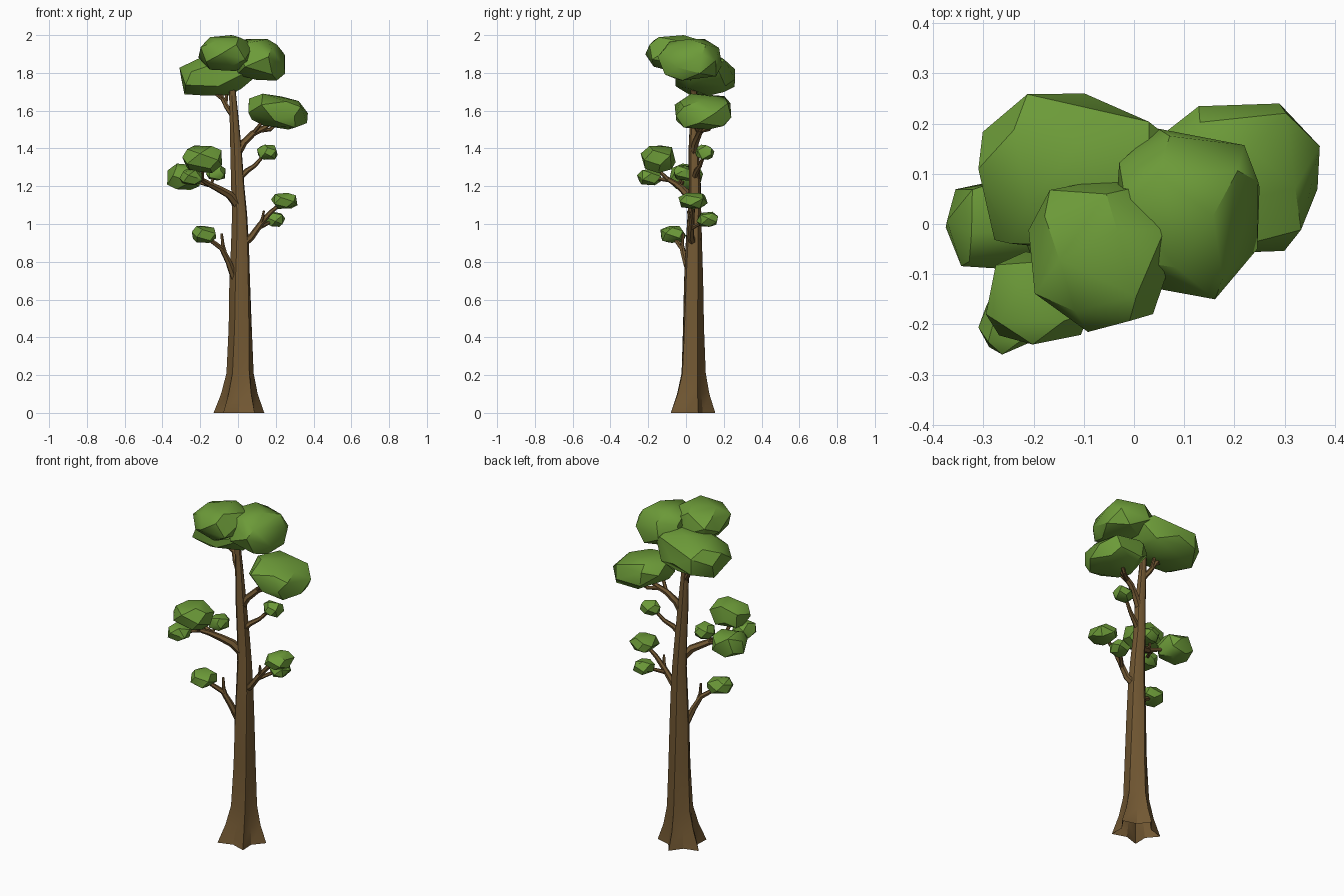
import bpy, bmesh, math, random
from mathutils import Vector


def material(name, rgb):
    m = bpy.data.materials.new(name)
    m.diffuse_color = (*rgb, 1)
    return m


BARK = material("brown bark", (0.17, 0.098, 0.033))
LEAF = material("leaf green", (0.15, 0.325, 0.04))


def finish(bm, name, mat, angle):
    bmesh.ops.recalc_face_normals(bm, faces=bm.faces[:])
    me = bpy.data.meshes.new(name)
    bm.to_mesh(me)
    bm.free()
    me.materials.append(mat)
    ob = bpy.data.objects.new(name, me)
    bpy.context.collection.objects.link(ob)
    bpy.ops.object.select_all(action='DESELECT')
    ob.select_set(True)
    bpy.context.view_layer.objects.active = ob
    bpy.ops.object.shade_smooth_by_angle(angle=math.radians(angle))
    return ob


def skin(bm, rings):
    for a, b in zip(rings, rings[1:]):
        n = len(a)
        for i in range(n):
            bm.faces.new((a[i], a[(i + 1) % n], b[(i + 1) % n], b[i]))


# Trunk: ten-sided rings, five root ridges that fade upward, open underneath
def trunk():
    levels = [  # z, centre x, centre y, radius, ridge depth
        (0.00, 0.005, 0.025, 0.113, 0.25), (0.10, 0.008, 0.030, 0.085, 0.20),
        (0.21, 0.012, 0.035, 0.067, 0.13), (0.45, 0.014, 0.036, 0.060, 0.08),
        (0.70, 0.012, 0.038, 0.055, 0.06), (0.88, 0.013, 0.040, 0.048, 0.05),
        (1.05, 0.010, 0.044, 0.040, 0.04), (1.20, 0.000, 0.047, 0.035, 0.04),
        (1.40, -0.010, 0.041, 0.030, 0.03), (1.60, -0.023, 0.043, 0.022, 0.0),
        (1.75, -0.033, 0.040, 0.016, 0.0), (1.84, -0.035, 0.030, 0.010, 0.0)]
    bm = bmesh.new()
    rings = []
    for z, cx, cy, r, ridge in levels:
        ring = []
        for i in range(10):
            a = math.radians(18 + 36 * i) + 0.25 * z
            rr = r * (1 + (ridge if i % 2 == 0 else -ridge))
            ring.append(bm.verts.new((cx + rr * math.cos(a), cy + 0.92 * rr * math.sin(a), z)))
        rings.append(ring)
    skin(bm, rings)
    bm.faces.new(rings[-1])
    finish(bm, "trunk", BARK, 30)


# Branch: tapering six-sided tube along a path
def branch(name, r0, r1, *path):
    pts = [Vector(p) for p in path]
    bm = bmesh.new()
    rings = []
    for k, p in enumerate(pts):
        d = (pts[min(k + 1, len(pts) - 1)] - pts[max(k - 1, 0)]).normalized()
        u = d.cross(Vector((0.3, 1, 0.1))).normalized()
        v = d.cross(u)
        r = r0 + (r1 - r0) * k / (len(pts) - 1)
        rings.append([bm.verts.new(p + r * (u * math.cos(i * math.pi / 3) + v * math.sin(i * math.pi / 3)))
                      for i in range(6)])
    skin(bm, rings)
    bm.faces.new(rings[0])
    bm.faces.new(rings[-1])
    finish(bm, name, BARK, 40)


# Leaf clump: faceted convex lump filling a given box
def clump(name, x0, x1, y0, y1, z0, z1, seed, shear=0.0, n=24):
    rnd = random.Random(seed)
    turn = rnd.random() * 6.28
    pts = []
    for i in range(n):
        z = 1 - 2 * (i + 0.5) / n
        a = turn + i * 2.39996 + rnd.uniform(-0.25, 0.25)
        s = math.sqrt(1 - z * z)
        p = [math.copysign(abs(c) ** 0.8, c) * rnd.uniform(0.93, 1.05)
             for c in (s * math.cos(a), s * math.sin(a), z)]
        p[2] += shear * p[0]
        pts.append(p)
    lo = [min(p[k] for p in pts) for k in range(3)]
    hi = [max(p[k] for p in pts) for k in range(3)]
    box = ((x0, x1), (y0, y1), (z0, z1))
    bm = bmesh.new()
    for p in pts:
        bm.verts.new([b[0] + (b[1] - b[0]) * (p[k] - lo[k]) / (hi[k] - lo[k])
                      for k, b in enumerate(box)])
    bmesh.ops.convex_hull(bm, input=bm.verts[:])
    loose = [v for v in bm.verts if not v.link_faces]
    bmesh.ops.delete(bm, geom=loose, context='VERTS')
    finish(bm, name, LEAF, 32)


trunk()

# Low left branch with a stub
branch("low_left_branch", 0.020, 0.009, (-0.015, 0.03, 0.70), (-0.05, 0.0, 0.80),
       (-0.085, -0.02, 0.87), (-0.14, -0.05, 0.91), (-0.17, -0.065, 0.94))
branch("low_left_stub", 0.012, 0.007, (-0.065, -0.01, 0.83), (-0.08, -0.02, 0.89), (-0.087, -0.015, 0.95))
# Low right branch, forked
branch("low_right_branch", 0.022, 0.009, (0.02, 0.04, 0.89), (0.07, 0.025, 0.93),
       (0.12, 0.03, 1.00), (0.17, 0.035, 1.06), (0.23, 0.04, 1.11))
branch("low_right_fork", 0.012, 0.008, (0.11, 0.03, 0.98), (0.15, 0.07, 1.00), (0.19, 0.11, 1.02))
branch("low_right_stub", 0.011, 0.006, (0.115, 0.03, 0.99), (0.13, 0.02, 1.03), (0.137, 0.01, 1.07))
# Middle left branch, forked to four clumps
branch("middle_left_branch", 0.026, 0.012, (0.0, 0.04, 1.10), (-0.045, 0.01, 1.155),
       (-0.10, -0.02, 1.185), (-0.15, -0.05, 1.21), (-0.20, -0.10, 1.24))
branch("middle_left_fork_a", 0.011, 0.008, (-0.18, -0.08, 1.23), (-0.22, -0.15, 1.24), (-0.25, -0.19, 1.25))
branch("middle_left_fork_b", 0.011, 0.008, (-0.19, -0.09, 1.23), (-0.19, -0.13, 1.27), (-0.19, -0.15, 1.31))
branch("middle_left_fork_c", 0.013, 0.008, (-0.13, -0.035, 1.20), (-0.20, -0.02, 1.22), (-0.27, 0.0, 1.25))
branch("middle_left_fork_d", 0.009, 0.006, (-0.14, -0.04, 1.21), (-0.13, -0.02, 1.25))
# Small right branch
branch("small_right_branch", 0.018, 0.008, (-0.005, 0.04, 1.23), (0.045, 0.055, 1.28),
       (0.09, 0.075, 1.31), (0.15, 0.10, 1.38))
# Upper right branch, forked
branch("upper_right_branch", 0.022, 0.012, (-0.01, 0.04, 1.36), (0.03, 0.05, 1.43),
       (0.08, 0.07, 1.48), (0.14, 0.085, 1.51), (0.20, 0.09, 1.57))
branch("upper_right_fork_a", 0.013, 0.008, (0.11, 0.075, 1.495), (0.17, 0.12, 1.50), (0.22, 0.15, 1.55))
branch("upper_right_fork_b", 0.011, 0.007, (0.08, 0.07, 1.48), (0.12, 0.04, 1.53), (0.15, 0.03, 1.58))
# Crown branches
branch("crown_left_branch", 0.016, 0.009, (-0.025, 0.043, 1.57), (-0.06, 0.06, 1.62),
       (-0.085, 0.08, 1.67), (-0.13, 0.11, 1.75))
branch("crown_left_fork", 0.010, 0.007, (-0.065, 0.065, 1.63), (-0.06, 0.10, 1.69), (-0.055, 0.13, 1.75))
branch("crown_left_twig", 0.010, 0.007, (-0.08, 0.075, 1.66), (-0.12, 0.07, 1.69), (-0.15, 0.07, 1.74))
branch("crown_right_branch", 0.012, 0.008, (-0.03, 0.04, 1.70), (0.015, 0.035, 1.76), (0.08, 0.02, 1.83))
branch("crown_front_branch", 0.012, 0.008, (-0.033, 0.04, 1.74), (-0.045, 0.0, 1.80), (-0.06, -0.04, 1.87))

# Leaf clumps
clump("crown_front_leaves", -0.21, 0.07, -0.215, 0.09, 1.81, 2.0, 1)
clump("crown_right_leaves", -0.04, 0.25, -0.15, 0.19, 1.76, 1.98, 2, -0.15)
clump("crown_back_leaves", -0.31, 0.08, -0.055, 0.26, 1.68, 1.90, 3, 0.2)
clump("upper_right_leaves", 0.055, 0.37, -0.06, 0.24, 1.50, 1.69, 4, -0.25)
clump("small_right_leaves", 0.10, 0.21, 0.05, 0.15, 1.34, 1.42, 5, n=16)
clump("low_right_leaves_upper", 0.175, 0.315, -0.04, 0.115, 1.08, 1.165, 6, n=16)
clump("low_right_leaves_lower", 0.145, 0.25, 0.055, 0.17, 0.985, 1.065, 7, n=16)
clump("low_left_leaves", -0.245, -0.115, -0.135, 0.0, 0.90, 0.99, 8, n=16)
clump("middle_left_leaves_top", -0.295, -0.085, -0.24, -0.055, 1.27, 1.415, 9, n=18)
clump("middle_left_leaves_side", -0.375, -0.19, -0.09, 0.09, 1.18, 1.32, 10, n=18)
clump("middle_left_leaves_front", -0.31, -0.19, -0.26, -0.13, 1.205, 1.29, 11, n=16)
clump("middle_left_leaves_inner", -0.17, -0.065, -0.065, 0.045, 1.23, 1.31, 12, n=16)
